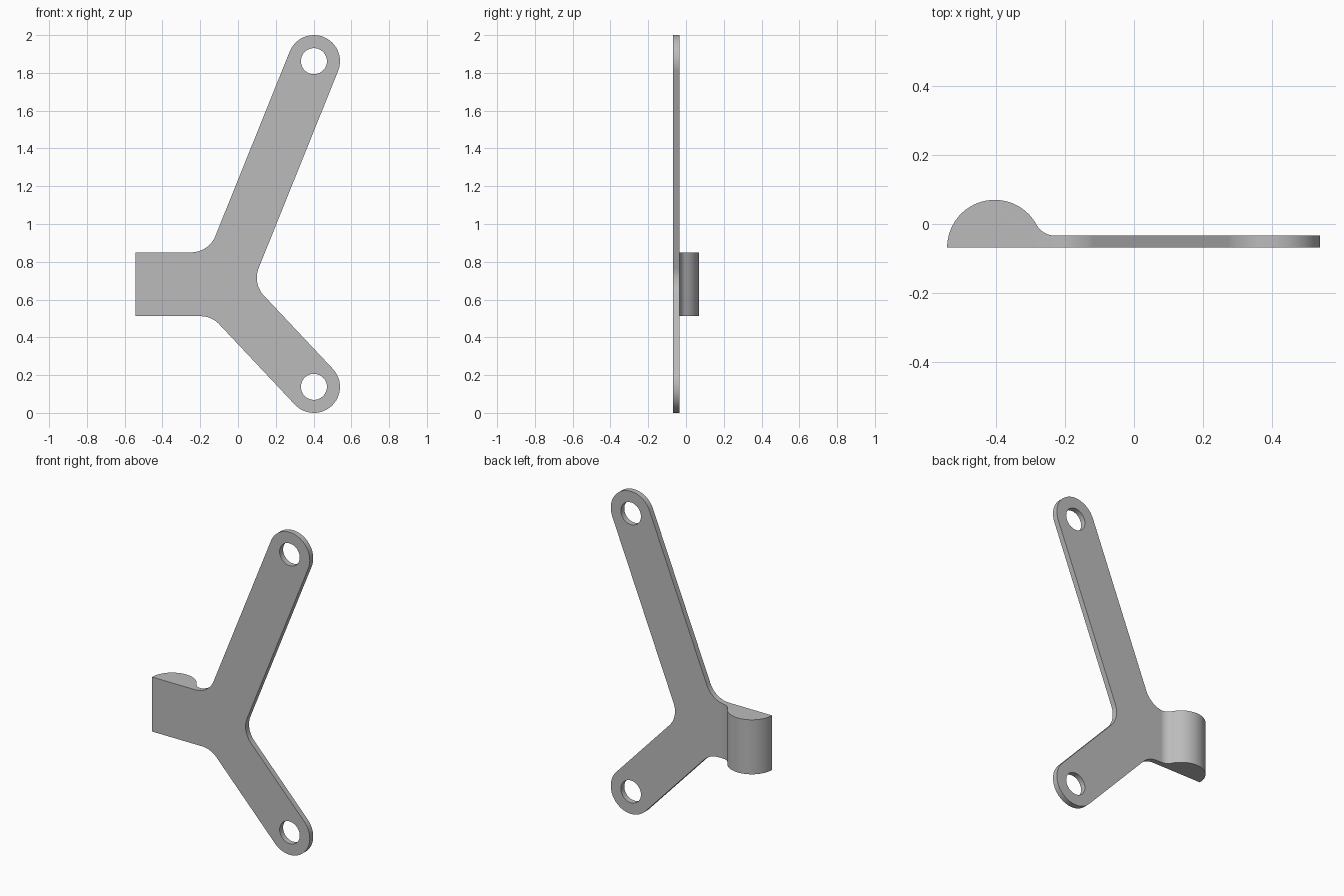
import bpy, bmesh
from math import pi, tan, atan2, sqrt
from mathutils import Vector

cube = bpy.data.objects.get("Cube")
if cube:
    bpy.data.objects.remove(cube)

grey = bpy.data.materials.new("grey metal")
grey.use_nodes = True
color = (0.5, 0.5, 0.5, 1)
grey.diffuse_color = color
grey.node_tree.nodes["Principled BSDF"].inputs["Base Color"].default_value = color

R = 0.138                        # rounded arm ends, bead and fillets
FRONT, PLATE_BACK = -0.068, -0.034
HUB_LOW, HUB_HIGH = 0.512, 0.85


def arc(c, r, a0, a1, n=24):
    """Points on a circle from angle a0 to a1."""
    return [Vector(c) + r * Vector((1, 0)).copy() @ rot(a0 + (a1 - a0) * i / n)
            for i in range(n + 1)]


def rot(a):
    from mathutils import Matrix
    return Matrix.Rotation(-a, 2)


def meet(p, d, q, e):
    """Intersection of two lines given by point and direction."""
    return p + d * ((q - p).cross(e) / d.cross(e))


def fillet(p, corner, q, r, n=14):
    """Round the corner between p and q with radius r."""
    u, v = (p - corner).normalized(), (q - corner).normalized()
    half = u.angle(v) / 2
    t = r / tan(half)
    c = corner + (u + v).normalized() * sqrt(r * r + t * t)
    a, b = corner + u * t - c, corner + v * t - c
    a0, a1 = atan2(a.y, a.x), atan2(b.y, b.x)
    a1 = a0 + (a1 - a0 + pi) % (2 * pi) - pi
    return arc(c, r, a0, a1, n)


def prism(name, points, place, low, high):
    """Extrude a flat outline between two levels."""
    bm = bmesh.new()
    ends = [[bm.verts.new(place(p, h)) for p in points] for h in (low, high)]
    for ring in ends:
        bm.faces.new(ring)
    n = len(points)
    for i in range(n):
        j = (i + 1) % n
        bm.faces.new((ends[0][i], ends[0][j], ends[1][j], ends[1][i]))
    bmesh.ops.recalc_face_normals(bm, faces=bm.faces)
    mesh = bpy.data.meshes.new(name)
    bm.to_mesh(mesh)
    bm.free()
    mesh.materials.append(grey)
    obj = bpy.data.objects.new(name, mesh)
    bpy.context.collection.objects.link(obj)
    return obj


def upright(p, h):
    return (p.x, h, p.y)


def level(p, h):
    return (p.x, p.y, h)


# Arm axes and edges
top_hole, low_hole = Vector((0.402, 1.862)), Vector((0.402, 0.138))
up = Vector((0.374, 0.928)).normalized()
down = Vector((0.685, -0.728)).normalized()
up_side, down_side = Vector((up.y, -up.x)), Vector((-down.y, down.x))
along = Vector((1, 0))
hub_x = -0.30
upper_start, lower_start = Vector((hub_x, HUB_HIGH)), Vector((hub_x, HUB_LOW))
top_corner = meet(top_hole - up_side * R, up, upper_start, along)
low_corner = meet(low_hole - down_side * R, down, lower_start, along)
crotch = meet(top_hole + up_side * R, up, low_hole + down_side * R, down)

# Three-armed plate outline, clockwise from the hub
a_up, a_down = atan2(up.y, up.x), atan2(down.y, down.x)
outline = [lower_start, upper_start]
outline += fillet(upper_start, top_corner, top_hole - up_side * R, R)
outline += arc(top_hole, R, a_up + pi / 2, a_up - pi / 2)
outline += fillet(top_hole + up_side * R, crotch, low_hole + down_side * R, R)
outline += arc(low_hole, R, a_down + pi / 2, a_down - pi / 2)
outline += fillet(low_hole - down_side * R, low_corner, lower_start, R)
bracket = prism("bracket", outline, upright, FRONT, PLATE_BACK)

# Half-round bead blended into the plate by a small fillet
bead_c, blend = Vector((-0.404, FRONT)), 0.062
dy = PLATE_BACK + blend - FRONT
blend_c = bead_c + Vector((sqrt((R + blend) ** 2 - dy * dy), dy))
lean = atan2(dy, blend_c.x - bead_c.x)
profile = arc(bead_c, R, pi, lean, 40)
profile += arc(blend_c, blend, lean + pi, 1.5 * pi, 12)[1:]
profile.append(Vector((blend_c.x, FRONT)))
bead = prism("half_round_bead", profile, level, HUB_LOW, HUB_HIGH)

# Join the bead and cut the screw holes
helpers = [(bead, 'UNION')]
for name, c in (("top_hole_cutter", top_hole), ("low_hole_cutter", low_hole)):
    cutter = prism(name, arc(c, 0.069, 0, 2 * pi, 40)[:-1], upright, -0.2, 0.1)
    helpers.append((cutter, 'DIFFERENCE'))
for helper, operation in helpers:
    helper.hide_render = True
    mod = bracket.modifiers.new(helper.name, 'BOOLEAN')
    mod.object, mod.operation, mod.solver = helper, operation, 'EXACT'
bpy.context.view_layer.update()
graph = bpy.context.evaluated_depsgraph_get()
solid = bpy.data.meshes.new_from_object(bracket.evaluated_get(graph))
bracket.modifiers.clear()
bracket.data = solid
for helper, _ in helpers:
    bpy.data.objects.remove(helper)

# Smooth curves, sharp rims
bpy.ops.object.select_all(action='DESELECT')
bracket.select_set(True)
bpy.context.view_layer.objects.active = bracket
bpy.ops.object.shade_smooth_by_angle(angle=0.52)
